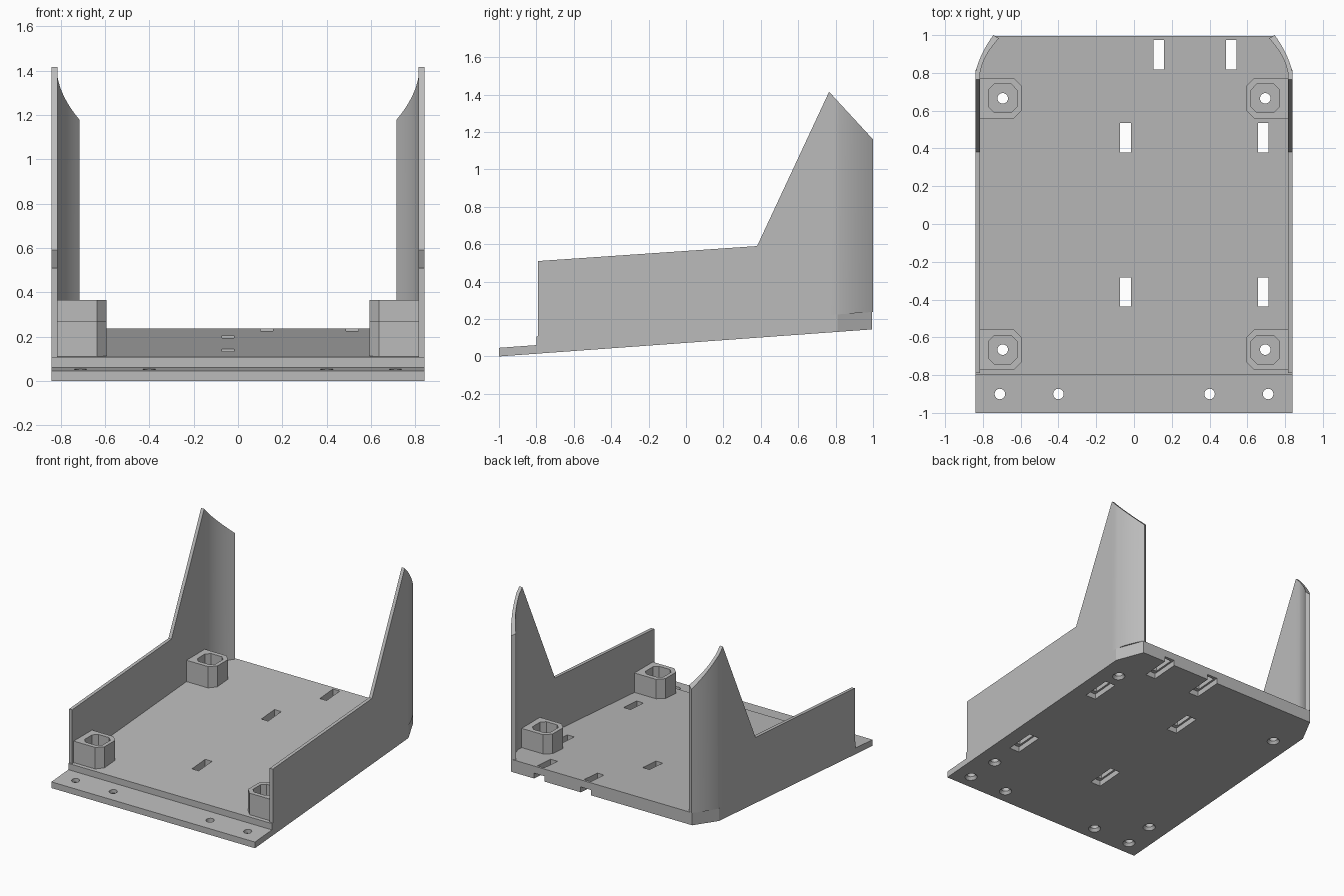
import bpy, bmesh, math

if "Cube" in bpy.data.objects:
    bpy.data.objects.remove(bpy.data.objects["Cube"])

grey = bpy.data.materials.new("light grey plastic")
grey.use_nodes = True
grey.diffuse_color = (0.5, 0.5, 0.5, 1)
grey.node_tree.nodes["Principled BSDF"].inputs["Base Color"].default_value = (0.5, 0.5, 0.5, 1)


def under(y):
    """Height of the sloping underside."""
    return 0.0725 * (y + 1)


def floor(y):
    """Height of the sloping tray floor."""
    return under(y) + 0.093


def make(name, bm):
    bmesh.ops.recalc_face_normals(bm, faces=bm.faces)
    mesh = bpy.data.meshes.new(name)
    bm.to_mesh(mesh)
    bm.free()
    mesh.materials.append(grey)
    ob = bpy.data.objects.new(name, mesh)
    bpy.context.collection.objects.link(ob)
    return ob


def prism(bm, outline, low, high, top_outline=None):
    """Closed prism over an xy outline; low and high are functions of y."""
    a = [bm.verts.new((x, y, low(y))) for x, y in outline]
    b = [bm.verts.new((x, y, high(y))) for x, y in top_outline or outline]
    bm.faces.new(a)
    bm.faces.new(b)
    for i in range(len(a)):
        j = (i + 1) % len(a)
        bm.faces.new((a[i], a[j], b[j], b[i]))


def rect(x, y, w, d):
    return [(x - w, y - d), (x + w, y - d), (x + w, y + d), (x - w, y + d)]


def octagon(x, y, r, c):
    return [(x + sx * u, y + sy * v) for sx, sy, pair in
            ((1, 1, ((r, r - c), (r - c, r))), (-1, 1, ((r - c, r), (r, r - c))),
             (-1, -1, ((r, r - c), (r - c, r))), (1, -1, ((r - c, r), (r, r - c))))
            for u, v in pair]


def circle(x, y, r, n=24):
    return [(x + r * math.cos(2 * math.pi * i / n), y + r * math.sin(2 * math.pi * i / n))
            for i in range(n)]


def cut(ob, cutter):
    cutter.hide_render = True
    cutter.hide_viewport = True
    cutter.display_type = 'WIRE'
    mod = ob.modifiers.new("cut", 'BOOLEAN')
    mod.object = cutter
    mod.operation = 'DIFFERENCE'
    mod.solver = 'EXACT'


# Base plate: side profile swept across, with the rear corners clipped
STEP, BACK, HALF = -0.8, 0.995, 0.84
bm = bmesh.new()
profile = [(-1, under(-1)), (BACK, under(BACK)), (BACK, floor(BACK)),
           (STEP, floor(STEP)), (STEP, under(STEP) + 0.046), (-1, 0.046)]
ends = [[bm.verts.new((s * HALF, y, z)) for y, z in profile] for s in (-1, 1)]
for end in ends:
    bm.faces.new(end)
for i in range(len(profile)):
    j = (i + 1) % len(profile)
    bm.faces.new((ends[0][i], ends[0][j], ends[1][j], ends[1][i]))
for s in (-1, 1):
    cutline = bmesh.ops.bisect_plane(
        bm, geom=bm.verts[:] + bm.edges[:] + bm.faces[:],
        plane_co=(s * HALF, 0.81, 0), plane_no=(s * 0.185, 0.092, 0), clear_outer=True)
    bmesh.ops.contextual_create(
        bm, geom=[g for g in cutline["geom_cut"] if isinstance(g, bmesh.types.BMEdge)])
plate = make("base_plate", bm)

BOSS_X, BOSS_Y = 0.695, 0.665
bosses = [(s * BOSS_X, t * BOSS_Y) for s in (-1, 1) for t in (-1, 1)]
lip_holes = [(s * x, -0.9) for s in (-1, 1) for x in (0.4, 0.71)]
slots = [(0.13, 0.897), (0.515, 0.897)] + [(x, y) for x in (-0.045, 0.685) for y in (0.457, -0.36)]

# Screw holes and strap slots
bm = bmesh.new()
for x, y in bosses + lip_holes:
    prism(bm, circle(x, y, 0.028), lambda v: -0.2, lambda v: 0.5)
for x, y in slots:
    prism(bm, rect(x, y, 0.028, 0.078), lambda v: -0.2, lambda v: 0.5)
cut(plate, make("hole_cutter", bm))

# Countersinks and slot recesses in the underside
bm = bmesh.new()
for x, y in bosses + lip_holes:
    prism(bm, circle(x, y, 0.045), lambda v: under(v) - 0.003,
          lambda v: under(v) + 0.022, circle(x, y, 0.026))
for x, y in slots:
    prism(bm, rect(x, y, 0.042, 0.106), lambda v: under(v) - 0.02, lambda v: under(v) + 0.04)
cut(plate, make("recess_cutter", bm))


# Side walls: low at the front, rising to a peak and curling in at the back
def wall_top(y):
    if y < 0.38:
        return 0.51 + (y + 0.79) * 0.0684
    if y < 0.765:
        return 0.59 + (y - 0.38) * 2.143
    return 1.415 - (y - 0.765) * 1.085


def curl(x, y, dx, dy, bow, steps=10):
    """Bowed curve going dx inwards and dy back."""
    pts = []
    for i in range(1, steps + 1):
        t = i / steps
        pts.append((x - dx * (t - 4 * bow * t * (1 - t)), y + dy * t))
    return pts


ys = (-0.79, 0.38, 0.765, 0.8)
outer = [(HALF, y) for y in ys] + curl(HALF, 0.8, 0.095, 0.2, 0.13)
inner = [(0.815, y) for y in ys] + curl(0.815, 0.8, 0.1, 0.183, 0.17)
for s, side in ((1, "left"), (-1, "right")):
    bm = bmesh.new()
    rings = []
    for (ox, oy), (ix, iy) in zip(outer, inner):
        rings.append([bm.verts.new(p) for p in (
            (s * ox, oy, floor(oy)), (s * ox, oy, wall_top(oy)),
            (s * ix, iy, wall_top(iy)), (s * ix, iy, floor(iy)))])
    for a, b in zip(rings, rings[1:]):
        for i in range(4):
            j = (i + 1) % 4
            bm.faces.new((a[i], a[j], b[j], b[i]))
    bm.faces.new(rings[0])
    bm.faces.new(rings[-1])
    wall = make(side + "_wall", bm)
    bpy.ops.object.select_all(action='DESELECT')
    wall.select_set(True)
    bpy.context.view_layer.objects.active = wall
    bpy.ops.object.shade_smooth_by_angle(angle=math.radians(30))

# Corner bosses against the walls, each with an eight-sided pocket
for x, y in bosses:
    s = 1 if x > 0 else -1
    top = 0.27 if y < 0 else 0.365
    name = ("front_" if y < 0 else "rear_") + ("left" if s > 0 else "right") + "_boss"
    near, far, d, c = 0.592, 0.815, 0.108, 0.045
    bm = bmesh.new()
    prism(bm, [(s * far, y - d), (s * far, y + d), (s * (near + c), y + d),
               (s * near, y + d - c), (s * near, y - d + c), (s * (near + c), y - d)],
          floor, lambda v: top)
    boss = make(name, bm)
    bm = bmesh.new()
    prism(bm, octagon(x, y, 0.075, 0.03), lambda v: floor(v) - 0.05, lambda v: top + 0.1)
    cut(boss, make(name + "_cutter", bm))
